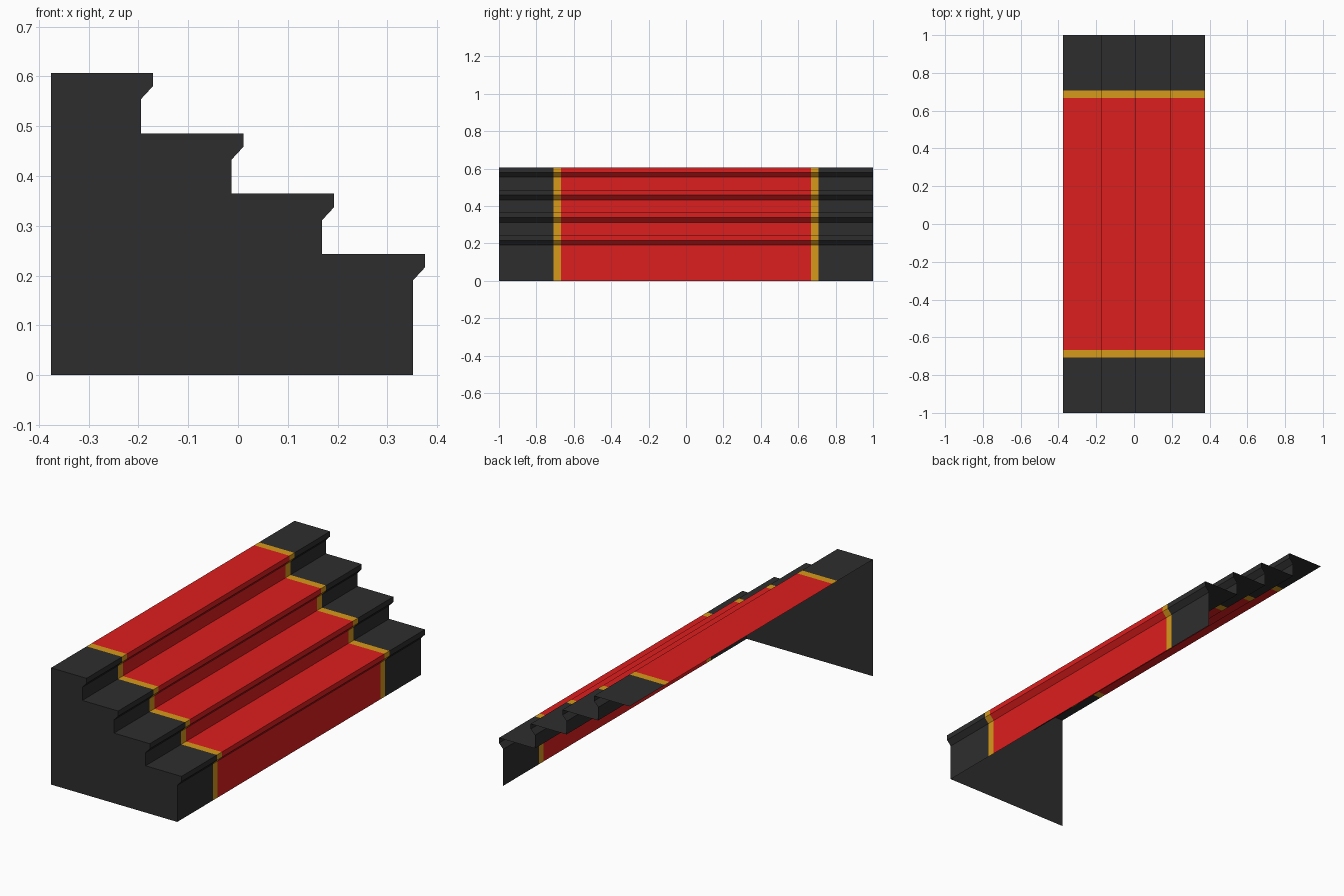
import bpy

if "Cube" in bpy.data.objects:
    bpy.data.objects.remove(bpy.data.objects["Cube"])

STEPS, RUN, RISE = 4, 0.182, 0.1213
BACK = -0.375


def material(name, rgb):
    m = bpy.data.materials.new(name)
    m.diffuse_color = (*rgb, 1)
    m.use_nodes = True
    m.node_tree.nodes["Principled BSDF"].inputs["Base Color"].default_value = m.diffuse_color
    return m


def add_mesh(name, verts, faces, mat):
    me = bpy.data.meshes.new(name)
    me.from_pydata(verts, [], faces)
    me.materials.append(mat)
    ob = bpy.data.objects.new(name, me)
    bpy.context.collection.objects.link(ob)
    return ob


# Stair profile (x, z) from the floor up: riser, chamfered nosing, tread
profile = [(0.351, 0.0)]
for i in range(STEPS):
    dx, dz = -RUN * i, RISE * i
    if i:
        profile.append((0.351 + dx, 0.243 + dz - RISE))
    profile += [(0.351 + dx, 0.190 + dz),
                (0.375 + dx, 0.216 + dz),
                (0.375 + dx, 0.243 + dz)]
profile.append((BACK, profile[-1][1]))


def stair_strip(name, y0, y1, mat):
    """Sweep the open stair profile from y0 to y1."""
    n = len(profile)
    verts = [(x, y, z) for y in (y0, y1) for x, z in profile]
    faces = [(k, k + n, k + n + 1, k + 1) for k in range(n - 1)]
    return add_mesh(name, verts, faces, mat)


dark = material("dark_stone", (0.027, 0.027, 0.027))
red = material("red_carpet", (0.73, 0.013, 0.013))
gold = material("gold_trim", (0.68, 0.32, 0.01))

# Carpet runner, its gold borders and the bare stair ends
stair_strip("carpet", -0.668, 0.668, red)
for label, s in (("front", -1), ("back", 1)):
    for part, a, b, mat in (("carpet_border", 0.668, 0.708, gold),
                            ("stair_end", 0.708, 1.0, dark)):
        y0, y1 = sorted((s * a, s * b))
        stair_strip(f"{part}_{label}", y0, y1, mat)

# Single closing panel on the front end; back, underside and far end stay open
outline = profile + [(BACK, 0.0)]
add_mesh("side_panel", [(x, -1.0, z) for x, z in outline],
         [tuple(range(len(outline)))], dark)
